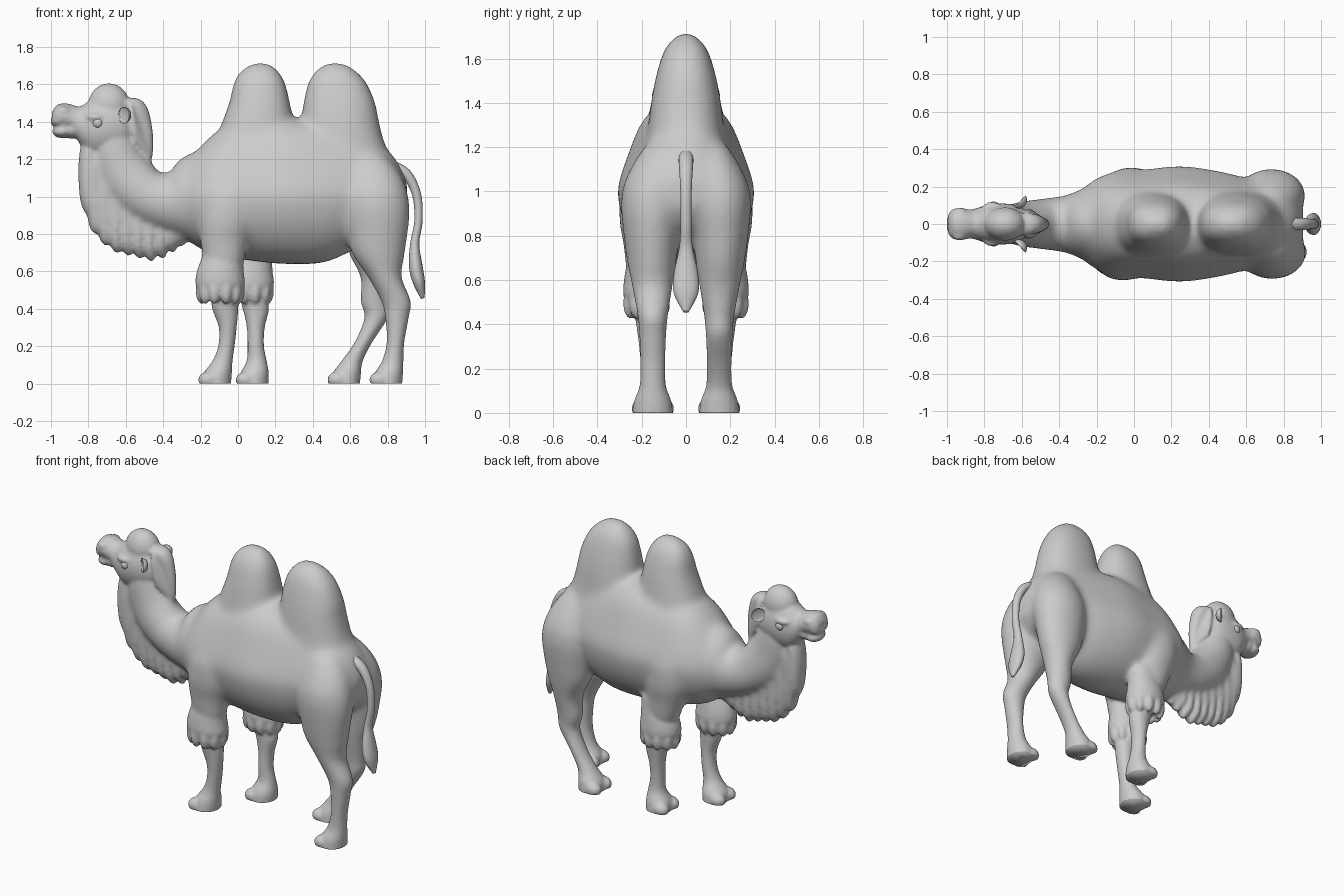
import bpy, bmesh, math
from mathutils import Vector, Matrix, Euler

X, Y, Z = Vector((1, 0, 0)), Vector((0, 1, 0)), Vector((0, 0, 1))
flesh = []          # overlapping parts that are fused into one skin


def finish(bm, name, fuse=True):
    bmesh.ops.recalc_face_normals(bm, faces=bm.faces)
    me = bpy.data.meshes.new(name)
    bm.to_mesh(me)
    bm.free()
    ob = bpy.data.objects.new(name, me)
    bpy.context.collection.objects.link(ob)
    me.polygons.foreach_set("use_smooth", [True] * len(me.polygons))
    if fuse:
        flesh.append(ob)
    return ob


def spline(rows, sub):
    """Catmull-Rom through rows of numbers."""
    r = [rows[0]] + list(rows) + [rows[-1]]
    out = []
    for i in range(1, len(r) - 2):
        for k in range(sub):
            t = k / sub
            out.append([0.5 * (2 * b + (c - a) * t + (2 * a - 5 * b + 4 * c - d) * t * t
                               + (3 * b - a - 3 * c + d) * t ** 3)
                        for a, b, c, d in zip(*r[i - 1:i + 3])])
    return out + [list(rows[-1])]


def loft(name, rows, axis=None, n=32, sub=5, fuse=True, power=1.0):
    """Skin (super)ellipses (x, y, z, half depth, half width) along a path."""
    pts = spline(rows, sub)
    arc = [(math.cos(2 * math.pi * k / n), math.sin(2 * math.pi * k / n)) for k in range(n)]
    arc = [[math.copysign(abs(v) ** power, v) for v in cs] for cs in arc]
    bm = bmesh.new()
    rings = []
    for i, (x, y, z, a, b) in enumerate(pts):
        t = axis or (Vector(pts[min(i + 1, len(pts) - 1)][:3])
                     - Vector(pts[max(i - 1, 0)][:3])).normalized()
        side = (Y - t * t.dot(Y)).normalized()
        up = t.cross(side)
        rings.append([bm.verts.new(Vector((x, y, z)) + up * max(a, .004) * c + side * max(b, .004) * s)
                      for c, s in arc])
    for p, q in zip(rings, rings[1:]):
        for k in range(n):
            bm.faces.new((p[k], p[(k + 1) % n], q[(k + 1) % n], q[k]))
    bm.faces.new(rings[0])
    bm.faces.new(rings[-1])
    return finish(bm, name, fuse)


def ball(name, loc, size, rot=(0, 0, 0), fuse=True, cup=False):
    bm = bmesh.new()
    bmesh.ops.create_uvsphere(bm, u_segments=24, v_segments=16, radius=1)
    if cup:                                   # push one side in
        for v in bm.verts:
            if v.co.x < 0:
                v.co.x *= -0.3
    m = Matrix.LocRotScale(Vector(loc), Euler(rot), Vector(size))
    bmesh.ops.transform(bm, matrix=m, verts=bm.verts)
    return finish(bm, name, fuse)


# Trunk: x, centre z, half height, half width
trunk = [(-.36, .96, .12, .11), (-.28, .975, .2, .185), (-.2, .995, .275, .245), (-.1, 1.02, .335, .28),
         (.05, 1.03, .37, .293), (.25, 1.03, .39, .312), (.45, 1.025, .378, .285),
         (.6, 1.04, .335, .25), (.75, 1.04, .255, .22), (.85, 1.02, .17, .17), (.905, 1.0, .07, .09)]
loft("trunk", [(x, 0, z, a, b) for x, z, a, b in trunk], X, 48)

# Humps: x, z, half length, half width
front = [(.09, 1.15, .24, .2), (.09, 1.24, .24, .205), (.1, 1.3, .222, .192), (.107, 1.4, .192, .16),
         (.115, 1.5, .163, .14), (.115, 1.6, .137, .112), (.115, 1.66, .105, .082), (.12, 1.70, .055, .04),
         (.12, 1.712, .004, .004)]
rear = [(.54, 1.1, .27, .2), (.54, 1.2, .275, .21), (.545, 1.3, .235, .185), (.545, 1.4, .21, .16),
        (.542, 1.5, .192, .14), (.532, 1.6, .157, .112), (.525, 1.66, .115, .082), (.52, 1.70, .06, .04),
        (.52, 1.712, .004, .004)]
for name, rows in (("front_hump", front), ("rear_hump", rear)):
    loft(name, [(x, 0, z, a, b) for x, z, a, b in rows], Z, power=.87)

# Legs: shared profile (y, z, half depth, half width), own x positions per leg
fore = [(.15, 1.24, .05, .05), (.175, 1.05, .135, .113), (.195, .88, .15, .108), (.19, .76, .128, .093),
        (.18, .62, .1, .085), (.17, .5, .075, .07), (.165, .4, .07, .06), (.16, .3, .048, .052),
        (.155, .2, .044, .05), (.155, .12, .054, .055), (.15, .05, .077, .085), (.15, -.03, .08, .092)]
hind = [(.11, 1.25, .03, .03), (.125, 1.2, .1, .09), (.14, 1.09, .155, .135), (.15, .95, .182, .145),
        (.155, .82, .167, .13), (.155, .7, .142, .113), (.152, .57, .09, .09), (.15, .44, .078, .068),
        (.15, .35, .062, .06), (.15, .22, .047, .056), (.15, .12, .057, .06), (.15, .05, .077, .085),
        (.15, -.03, .08, .092)]
legs = [("front_leg_near", -1, fore, (-.07, -.05, -.06, -.075, -.075, -.075, -.068, -.055, -.062, -.083, -.11, -.12)),
        ("front_leg_far", 1, fore, (-.05, -.03, -.01, .01, .04, .07, .095, .095, .095, .1, .088, .08)),
        ("hind_leg_near", -1, hind, (.7, .71, .73, .738, .745, .75, .785, .845, .85, .842, .827, .805, .795)),
        ("hind_leg_far", 1, hind, (.7, .71, .73, .735, .735, .735, .745, .735, .738, .67, .61, .58, .57))]
for name, s, prof, xs in legs:
    loft(name, [(x, s * y, z, a, b) for x, (y, z, a, b) in zip(xs, prof)], Z)
    for d in (-1, 1):                         # two toes
        ball(name + "_toe", (xs[-1] - .035, s * .15 + d * .05, .02), (.058, .046, .045), (0, 0, -d * .15))

# Knee fur on the front legs: skirt plus hanging locks
for s, cx in ((-1, -.095), (1, .06)):
    loft("knee_fur", [(cx + .015, s * .185, .76, .1, .08), (cx + .012, s * .182, .68, .11, .086),
                      (cx, s * .18, .6, .125, .1), (cx, s * .178, .53, .132, .105),
                      (cx, s * .175, .465, .105, .085)], Z)
    for k in range(10):
        t = 2 * math.pi * k / 10
        ball("knee_lock", (cx + .098 * math.cos(t), s * .178 + .076 * math.sin(t), .495),
             (.034, .034, .07))

# Neck
loft("neck", [(-.69, 0, 1.4, .1, .085), (-.665, 0, 1.28, .122, .1), (-.63, 0, 1.17, .138, .11),
              (-.565, 0, 1.07, .148, .125), (-.47, 0, .995, .145, .138), (-.36, 0, .97, .17, .155),
              (-.24, 0, .985, .24, .2), (-.14, 0, 1.0, .25, .2)])

# Throat beard: x, top z, tip z of each hanging lock
beard = [(-.81, 1.27, .9), (-.77, 1.24, .80), (-.715, 1.14, .74), (-.655, 1.05, .70), (-.595, 1.0, .685),
         (-.535, .96, .67), (-.475, .94, .655), (-.415, .93, .67), (-.36, .92, .70), (-.31, .9, .73)]
for x, top, tip in beard:
    h = top - tip
    loft("beard_lock", [(x + .02, 0, top, .05, .065), (x + .002, 0, top - .3 * h, .048, .075),
                        (x, 0, tip + .3 * h, .04, .066), (x + .008, 0, tip + .035, .032, .045),
                        (x + .015, 0, tip, .01, .014)], n=20)

# Mane behind the head, with side locks
loft("mane", [(-.62, 0, 1.5, .02, .06), (-.545, 0, 1.475, .05, .055), (-.512, 0, 1.37, .053, .042),
              (-.505, 0, 1.25, .052, .035), (-.485, 0, 1.15, .025, .025)])
for s in (-1, 1):
    for k in range(4):
        ball("mane_lock", (-.56 + .018 * k, s * (.062 - .012 * k), 1.39 - .025 * k), (.016, .018, .11), (0, -.15, 0))

# Head: x, centre z, half height, half width
head = [(-.995, 1.42, .03, .05), (-.968, 1.43, .06, .08), (-.92, 1.428, .07, .086), (-.88, 1.412, .077, .078),
        (-.84, 1.378, .105, .085), (-.78, 1.37, .15, .104), (-.7, 1.375, .157, .11), (-.62, 1.375, .14, .096),
        (-.56, 1.37, .09, .06)]
loft("head", [(x, 0, z, a, b) for x, z, a, b in head], X)
ball("crown", (-.69, 0, 1.485), (.112, .09, .12))
ball("upper_lip", (-.963, 0, 1.402), (.04, .078, .03))
ball("lower_lip", (-.94, 0, 1.348), (.054, .072, .036))
ball("mouth", (-.93, 0, 1.375), (.05, .068, .03))
ball("chin", (-.89, 0, 1.358), (.065, .07, .048))

for s in (-1, 1):
    side = "right" if s > 0 else "left"
    ball("nostril_flare", (-.935, s * .06, 1.455), (.036, .028, .028))
    ball("brow", (-.76, s * .088, 1.425), (.05, .03, .022))
    ball("eye_" + side, (-.75, s * .098, 1.393), (.027, .022, .027), fuse=False)
    ball("ear_" + side, (-.61, s * .122, 1.435), (.036, .042, .044), (0, 0, -s * .75),
         fuse=False, cup=True)

# Fuse all flesh parts into one skin
bpy.ops.object.select_all(action='DESELECT')
for ob in flesh:
    ob.select_set(True)
camel = flesh[0]
bpy.context.view_layer.objects.active = camel
bpy.ops.object.join()
camel.name = "camel_body"
rm = camel.modifiers.new("fuse", 'REMESH')
rm.mode, rm.voxel_size, rm.use_smooth_shade = 'VOXEL', .0095, True
bpy.ops.object.modifier_apply(modifier="fuse")

# Slim the upper flanks, then smooth strongly where limbs, neck, beard and humps join
ramp = lambda v, a, b: max(0.0, min(1.0, (v - a) / (b - a)))
group = camel.vertex_groups.new(name="trunk_blend")
for v in camel.data.vertices:
    x, y, z = v.co
    inside = ramp(x, -.42, -.25)
    v.co.y *= 1 - .11 * inside * math.sin(math.pi * ramp(z, 1.0, 1.42)) ** 1.3
    w = inside * ramp(z, .66, .8) * ramp(z, 1.58, 1.42)
    w = max(w, .6 * (1 - inside) * ramp(z, .74, .92) * ramp(z, 1.24, 1.16))
    if w > 0:
        group.add([v.index], w, 'REPLACE')
for name, steps, grp in (("blend", 90, "trunk_blend"), ("soften", 5, "")):
    sm = camel.modifiers.new(name, 'SMOOTH')
    sm.factor, sm.iterations, sm.vertex_group = .5, steps, grp
    bpy.ops.object.modifier_apply(modifier=name)

# Flat soles
bm = bmesh.new()
bm.from_mesh(camel.data)
bmesh.ops.bisect_plane(bm, geom=bm.verts[:] + bm.edges[:] + bm.faces[:],
                       plane_co=(0, 0, 0), plane_no=(0, 0, 1), clear_inner=True)
bmesh.ops.holes_fill(bm, edges=[e for e in bm.edges if e.is_boundary], sides=0)
bm.to_mesh(camel.data)
bm.free()

# Tail with tuft
loft("tail", [(.81, 0, 1.17, .03, .035), (.9, 0, 1.12, .028, .032), (.955, 0, 1.01, .024, .026),
              (.965, 0, .87, .022, .025), (.945, 0, .75, .024, .03), (.95, 0, .63, .036, .055),
              (.968, 0, .54, .032, .055), (.988, 0, .455, .01, .012)], n=20, fuse=False)
